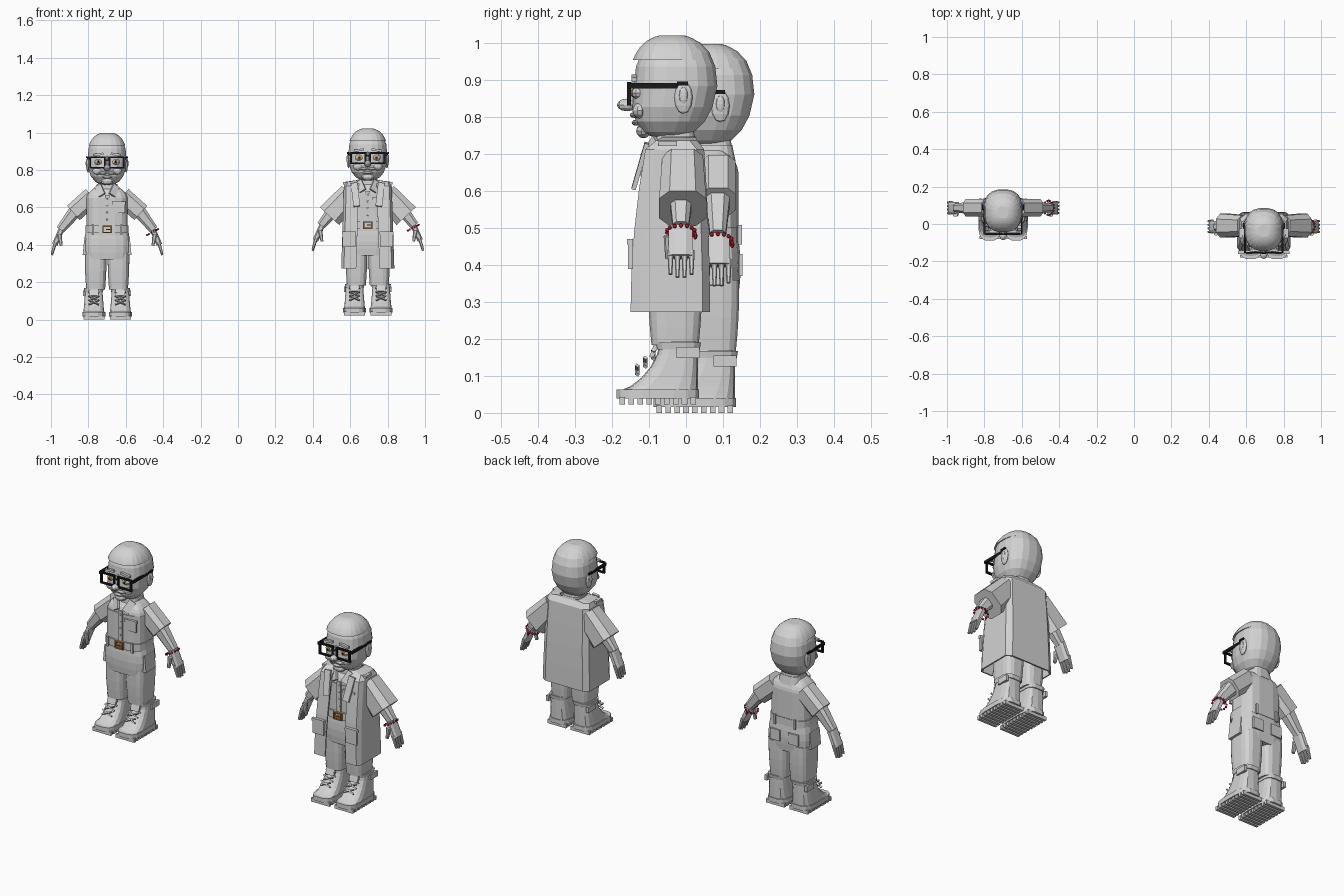
import bpy, bmesh
from math import pi, sin, cos, copysign
from mathutils import Vector, Matrix, Euler

if "Cube" in bpy.data.objects:
    bpy.data.objects.remove(bpy.data.objects["Cube"])


def material(name, red, green, blue):
    made = bpy.data.materials.new(name)
    made.use_nodes = True
    made.diffuse_color = (red, green, blue, 1)
    shader = made.node_tree.nodes["Principled BSDF"]
    shader.inputs["Base Color"].default_value = made.diffuse_color
    return made


GREY = material("light grey", .65, .65, .65)
BLACK = material("black", .01, .01, .01)
RED = material("bead red", .45, .01, .03)
BROWN = material("buckle brown", .42, .15, .03)
GOLD = material("iris gold", .4, .22, .04)
SIDES = (-1, 1)
origin = Vector()


def finish(name, bm, paint):
    bmesh.ops.recalc_face_normals(bm, faces=bm.faces)
    bmesh.ops.translate(bm, verts=bm.verts, vec=origin)
    mesh = bpy.data.meshes.new(name)
    bm.to_mesh(mesh)
    bm.free()
    mesh.materials.append(paint)
    part = bpy.data.objects.new(name, mesh)
    bpy.context.collection.objects.link(part)
    return part


def skin(name, rings, closed=True):
    """Joins rings of points; a closed skin is capped at both ends."""
    bm = bmesh.new()
    rows = [[bm.verts.new(point) for point in ring] for ring in rings]
    count = len(rows[0])
    for low, high in zip(rows, rows[1:]):
        for i in range(count if closed else count - 1):
            j = (i + 1) % count
            bm.faces.new((low[i], low[j], high[j], high[i]))
    if closed:
        bm.faces.new(rows[0])
        bm.faces.new(rows[-1])
    return finish(name, bm, GREY)


def squarish(value, power):
    return copysign(abs(value) ** (2 / power), value)


def outline(sides, power):
    """Unit circle pushed towards a square."""
    angles = [2 * pi * (i + .5) / sides for i in range(sides)]
    return [(squarish(cos(a), power), squarish(sin(a), power)) for a in angles]


def mix(low, high, t):
    return low + (high - low) * t


def barrel(name, bottom, top, half, front, back, taper=1, bulge=0, x=0, sides=16):
    """Upright rounded box that tapers upwards and may bulge in the middle."""
    rings = []
    for step in range(5):
        t = step / 4
        scale = mix(1, taper, t) + bulge * sin(pi * t)
        middle, depth = (front + back) / 2, (back - front) / 2
        rings.append([(x + half * scale * u, middle + depth * scale * v, mix(bottom, top, t))
                      for u, v in outline(sides, 3.4)])
    return skin(name, rings)


def skull(name, scale, start, forward):
    """Egg with a jaw that leans forward; start trims the lower part."""
    rings = []
    steps = 9
    for step in range(steps):
        angle = pi * mix(start, .93, step / (steps - 1))
        rise = -.14 * scale * squarish(cos(angle), 2.4)
        size = scale * squarish(sin(angle), 2.4)
        y = .022 - forward + .16 * min(rise, 0)
        rings.append([(.105 * size * u, y + .114 * size * v, .857 + rise)
                      for u, v in outline(20, 2.5)])
    return skin(name, rings)


def limb(name, side, start, end, y, thick, deep, taper=1):
    """Tapered limb between two (x, z) points, mirrored by side."""
    a, b = Vector((start[0], y, start[1])), Vector((end[0], y, end[1]))
    along = (b - a).normalized()
    across = Vector((-along.z, 0, along.x))
    rings = []
    for t in (0, .5, 1):
        scale = mix(1, taper, t)
        ring = [a.lerp(b, t) + across * thick * scale * u + Vector((0, deep * scale * v, 0))
                for u, v in outline(8, 3)]
        rings.append([(p.x * side, p.y, p.z) for p in ring])
    return skin(name, rings)


def box(name, at, size, paint=GREY, tilt=(0, 0, 0)):
    bm = bmesh.new()
    place = Matrix.LocRotScale(Vector(at), Euler(tilt), Vector(size))
    bmesh.ops.create_cube(bm, size=1, matrix=place)
    return finish(name, bm, paint)


def ball(name, at, size, paint=GREY):
    bm = bmesh.new()
    place = Matrix.LocRotScale(Vector(at), None, Vector(size))
    bmesh.ops.create_uvsphere(bm, u_segments=10, v_segments=6, radius=1, matrix=place)
    return finish(name, bm, paint)


def frame(name, at, wide, high, bar, deep, paint):
    """Four bars around a rectangle that faces the front."""
    x, y, z = at
    for s in SIDES:
        box(name + "_side", (x + s * (wide - bar) / 2, y, z), (bar, deep, high), paint)
        box(name + "_bar", (x, y, z + s * (high - bar) / 2), (wide, deep, bar), paint)


def build_head():
    skull("head", scale=1, start=.08, forward=0)
    skull("hair", scale=1.03, start=.65, forward=.01)
    barrel("neck", bottom=.66, top=.75, half=.055, front=-.04, back=.08, taper=.85)
    ball("nose_tip", at=(0, -.11, .81), size=(.02, .027, .017))
    ball("nose_bridge", at=(0, -.09, .84), size=(.012, .02, .035))
    ball("lower_lip", at=(0, -.085, .762), size=(.03, .012, .008))
    ball("chin", at=(0, -.065, .74), size=(.035, .02, .02))
    box("glasses_bridge", at=(0, -.105, .853), size=(.024, .01, .008), paint=BLACK)
    for s in SIDES:
        eye = Vector((s * .046, -.08, .842))
        ball("eye", eye, size=(.024, .018, .016))
        ball("iris", eye + Vector((0, -.014, 0)), size=(.011, .006, .011), paint=GOLD)
        ball("pupil", eye + Vector((0, -.019, 0)), size=(.005, .003, .005), paint=BLACK)
        box("eyebrow", at=(s * .047, -.09, .883), size=(.055, .014, .012), tilt=(0, s * .15, 0))
        ball("cheek", at=(s * .05, -.075, .795), size=(.03, .02, .022))
        ball("moustache", at=(s * .022, -.09, .783), size=(.026, .012, .008))
        frame("glasses_rim", (s * .051, -.104, .84), wide=.086, high=.064,
              bar=.009, deep=.01, paint=BLACK)
        box("glasses_arm", at=(s * .1, -.03, .862), size=(.01, .15, .014), paint=BLACK)
        box("glasses_tip", at=(s * .108, .04, .868), size=(.008, .03, .01), paint=BLACK)
        ball("ear", at=(s * .102, .043, .83), size=(.01, .025, .044))
        ball("inner_ear", at=(s * .108, .043, .835), size=(.007, .013, .024))


def build_arm(s):
    limb("sleeve", s, start=(.08, .66), end=(.18, .57), y=.037, thick=.054, deep=.05)
    limb("forearm", s, start=(.17, .58), end=(.25, .48), y=.036, thick=.038, deep=.035, taper=.65)
    limb("palm", s, start=(.245, .48), end=(.28, .4), y=.035, thick=.016, deep=.034)
    limb("thumb", s, start=(.255, .455), end=(.245, .395), y=0, thick=.013, deep=.011, taper=.6)
    for i in range(4):
        tip = .34 + .008 * abs(i - 1.5)
        limb("finger", s, start=(.275, .415), end=(.295, tip), y=mix(.008, .065, i / 3),
             thick=.01, deep=.009, taper=.6)


def build_bracelet():
    beads = 14
    for i in range(beads):
        angle = 2 * pi * i / beads
        along = Vector((.03, 0, .016)) * cos(angle)
        spot = Vector((.243, .036 + .038 * sin(angle), .468)) + along
        ball("bracelet_bead", spot, size=[.0055] * 3, paint=RED)
    ball("bracelet_charm", at=(.245, .075, .456), size=(.006, .006, .01), paint=RED)


def build_shirt():
    barrel("shirt", bottom=.45, top=.65, half=.111, front=-.065, back=.093)
    barrel("shoulders", bottom=.65, top=.71, half=.111, front=-.06, back=.093, taper=.55, bulge=.1)
    barrel("collar_band", bottom=.68, top=.725, half=.065, front=-.04, back=.085, taper=.85)
    box("placket", at=(0, -.066, .58), size=(.024, .008, .17))
    for i in range(4):
        ball("shirt_button", at=(0, -.07, .535 + i * .037), size=(.005, .003, .005))
    box("chest_pocket", at=(.062, -.064, .6), size=(.066, .01, .06))
    box("pocket_flap", at=(.062, -.066, .624), size=(.072, .014, .016))
    for s in SIDES:
        box("collar_wing", at=(s * .038, -.047, .69), size=(.038, .012, .065),
            tilt=(-.4, s * .55, s * .3))


def build_trousers():
    barrel("hips", bottom=.32, top=.47, half=.116, front=-.06, back=.093, bulge=.08)
    barrel("belt", bottom=.462, top=.502, half=.116, front=-.073, back=.096)
    frame("buckle", (0, -.079, .482), wide=.05, high=.04, bar=.007, deep=.012, paint=BROWN)
    box("buckle_prong", at=(.008, -.082, .482), size=(.026, .006, .005), paint=BROWN)
    for s in SIDES:
        barrel("leg", bottom=.16, top=.36, half=.051, front=-.044, back=.085,
               taper=1.15, bulge=.05, x=s * .061)
        box("side_pocket", at=(s * .115, .01, .39), size=(.022, .085, .09), tilt=(0, s * -.1, 0))
        box("back_pocket", at=(s * .055, .098, .4), size=(.06, .01, .06))
        box("front_belt_loop", at=(s * .075, -.073, .482), size=(.012, .01, .052))
        box("back_belt_loop", at=(s * .06, .096, .482), size=(.012, .01, .052))


def build_boot(s):
    x = s * .071
    # toe slopes back steeply towards the ankle
    rings = []
    for step in range(6):
        t = step / 5
        front, half = mix(-.02, -.134, (1 - t) ** 1.6), mix(.058, .046, t)
        rings.append([(x + half * u, mix(front, .083, (v + 1) / 2), mix(.035, .17, t ** 1.4))
                      for u, v in outline(14, 3.6)])
    skin("boot", rings)
    barrel("sole", bottom=.016, top=.04, half=.062, front=-.139, back=.087, x=x)
    for i in range(9):
        box("tread", at=(x, -.122 + i * .024, .01), size=(.112, .015, .02))
    barrel("boot_cuff", bottom=.148, top=.168, half=.05, front=-.03, back=.088, taper=1.06, x=x)
    box("ankle_strap", at=(x + s * .05, .055, .14), size=(.014, .062, .03))
    box("tongue", at=(x, -.035, .15), size=(.05, .012, .05), tilt=(-.35, 0, 0))
    for i in range(3):
        for k in SIDES:
            box("lace", at=(x, -.082 + i * .022, .093 + i * .021), size=(.062, .01, .007),
                tilt=(-.6, k * .42, 0))


def build_coat():
    def coat_ring(z, half, front, back, gap):
        edge = [(gap, front), (half * .9, front), (half, front + .025),
                (half, back - .02), (half * .8, back)]
        return [(x, y, z) for x, y in edge] + [(-x, y, z) for x, y in reversed(edge)]

    rings = []
    for step in range(5):
        t = step / 4
        rings.append(coat_ring(mix(.25, .69, t), half=mix(.142, .128, t), front=-.1 + .04 * t * t,
                               back=.115 - .016 * t * t, gap=mix(.062, .048, t)))
    rings.append(coat_ring(.714, half=.118, front=-.03, back=.08, gap=.044))
    rings.append(coat_ring(.722, half=.062, front=-.015, back=.078, gap=.042))
    shell = skin("coat", rings, closed=False)
    shell.modifiers.new("thickness", 'SOLIDIFY').thickness = .008
    for s in SIDES:
        limb("coat_sleeve", s, start=(.095, .65), end=(.205, .53), y=.041,
             thick=.064, deep=.058, taper=1.16)
        box("coat_lapel", at=(s * .066, -.074, .645), size=(.036, .012, .13),
            tilt=(-.28, s * .12, 0))
        box("coat_pocket", at=(s * .1, -.1, .405), size=(.068, .014, .078))
        box("coat_pocket_flap", at=(s * .1, -.102, .44), size=(.074, .016, .016))
        box("shoulder_tab", at=(s * .115, 0, .706), size=(.036, .05, .014))


# two figures, the second one wearing an open coat
for place, wears_coat in (((-.7, .05, 0), False), ((.694, -.05, .023), True)):
    origin = Vector(place)
    build_head()
    build_shirt()
    build_trousers()
    build_bracelet()
    for side in SIDES:
        build_arm(side)
        build_boot(side)
    if wears_coat:
        build_coat()
